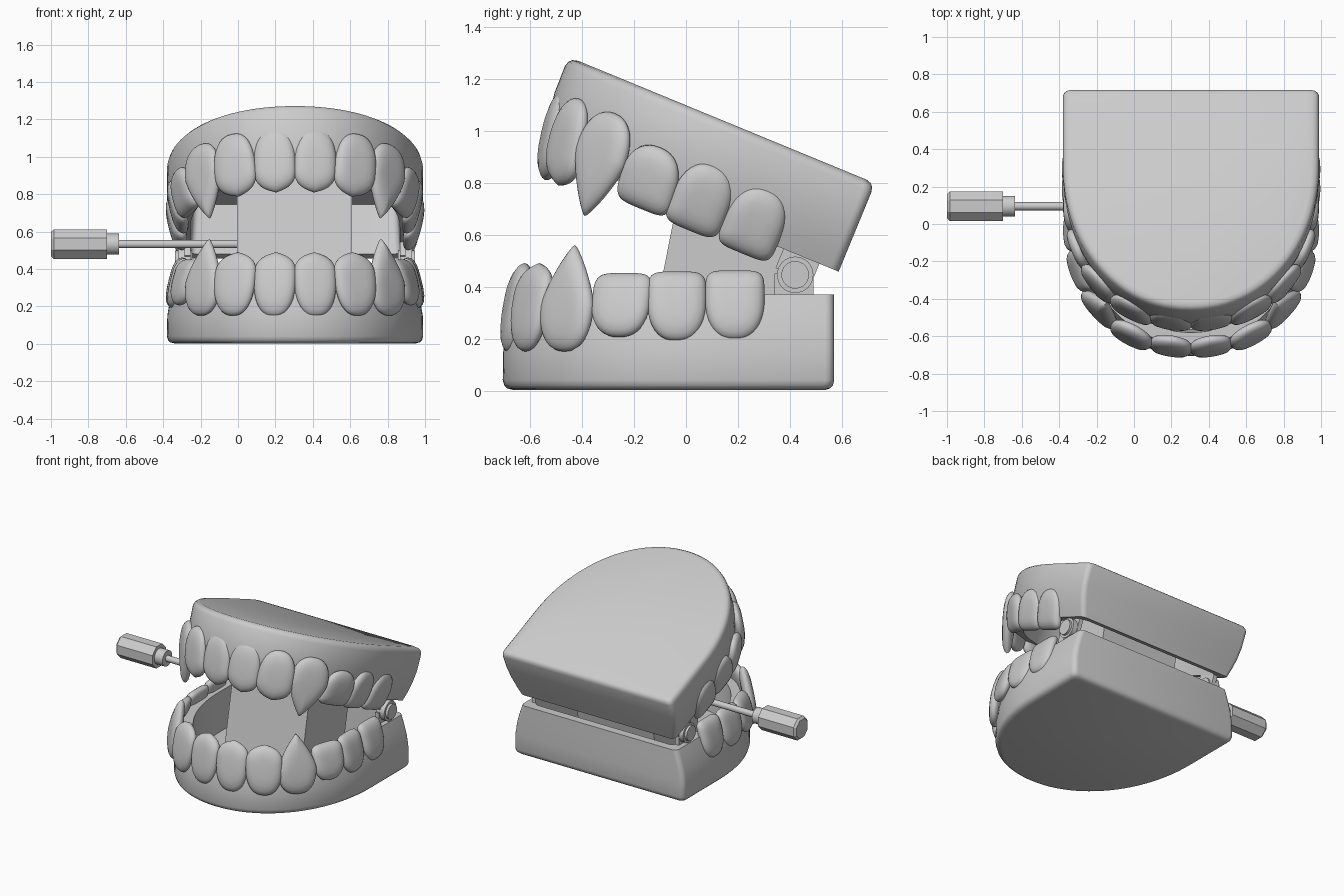
import bpy, bmesh
from math import sin, cos, pi, radians, copysign
from mathutils import Matrix, Vector

if "Cube" in bpy.data.objects:
    bpy.data.objects.remove(bpy.data.objects["Cube"])

CX = 0.305                      # body is offset from the winding key
A, B, YC, BACK = 0.685, 0.845, 0.14, 0.57
HINGE = Vector((0, 0.42, 0.445))
LOWER = Matrix.Translation((CX, 0, 0))
UPPER = (LOWER @ Matrix.Translation(HINGE) @ Matrix.Rotation(radians(-22.4), 4, 'X')
         @ Matrix.Diagonal((1, 1, -1, 1)) @ Matrix.Translation(-HINGE))


def finish(name, bm, mat, angle=40):
    bmesh.ops.transform(bm, matrix=mat, verts=bm.verts)
    bmesh.ops.recalc_face_normals(bm, faces=bm.faces)
    me = bpy.data.meshes.new(name)
    bm.to_mesh(me)
    bm.free()
    ob = bpy.data.objects.new(name, me)
    bpy.context.collection.objects.link(ob)
    bpy.ops.object.select_all(action='DESELECT')
    bpy.context.view_layer.objects.active = ob
    ob.select_set(True)
    bpy.ops.object.shade_smooth_by_angle(angle=radians(angle))
    return ob


def loft(bm, rings):
    vs = [[bm.verts.new(p) for p in r] for r in rings]
    for a, b in zip(vs, vs[1:]):
        n = len(a)
        for i in range(n):
            bm.faces.new((a[i], a[(i + 1) % n], b[(i + 1) % n], b[i]))
    bm.faces.new(vs[0])
    bm.faces.new(vs[-1])


def spow(v, p):
    return copysign(abs(v) ** p, v)


# Gum: U-shaped tray lofted from outer base, over the rim, down to the floor
def gum_ring(z, inset, back_inset):
    a, b, back, r = A - inset, B - inset, BACK - back_inset, 0.035
    pts = []
    for i in range(49):
        t = pi + pi * i / 48
        pts.append((a * spow(cos(t), 0.96), YC + b * spow(sin(t), 0.96), z))
    for i in range(5):
        t = pi / 2 * i / 4
        pts.append((a - r + r * cos(t), back - r + r * sin(t), z))
    pts += [(-x, y, z) for x, y, z in reversed(pts[-5:])]
    return pts


def gum(name, mat):
    bm = bmesh.new()
    loft(bm, [gum_ring(*s) for s in (
        (0.002, 0.04, 0.035), (0.008, 0.018, 0.016), (0.02, 0.006, 0.005), (0.04, 0, 0),
        (0.15, 0.002, 0), (0.23, 0.015, 0), (0.31, 0.038, 0), (0.37, 0.06, 0),
        (0.37, 0.125, 0.06), (0.09, 0.14, 0.075))])
    finish(name, bm, mat)


# Teeth: domed shields; x, y, width, root z, crown z, widest height, crown power, point
TEETH = {
    "central_incisor": (0.112, -0.680, 0.228, 0.145, 0.49, 0.60, 3.2, 0.24),
    "lateral_incisor": (0.333, -0.617, 0.245, 0.15, 0.49, 0.60, 3.0, 0.22),
    "canine": (0.503, -0.468, 0.26, 0.15, 0.56, 0.42, 1.6, 0.5),
    "first_premolar": (0.618, -0.258, 0.238, 0.205, 0.452, 0.58, 4.5, 0),
    "second_premolar": (0.655, -0.035, 0.228, 0.19, 0.458, 0.60, 4.5, 0),
    "molar": (0.662, 0.188, 0.228, 0.195, 0.462, 0.60, 5, 0),
}


def tooth(name, side, mat, x, y, w, z0, z1, mid, power, point):
    nrm = Vector((x / 0.47, min(0, y + 0.05) / 0.43, 0)).normalized()
    tan = Vector((-nrm.y, nrm.x, 0))
    h = z1 - z0
    outline = []
    for i in range(40):
        t = 2 * pi * i / 40
        p = power if sin(t) > 0 else 2.35
        u, v = spow(cos(t), 2 / p), spow(sin(t), 2 / p)
        if v > 0:
            v = (1 - point) * v + point * (1 - abs(u))
            outline.append((u * w / 2, v * h * (1 - mid)))
        else:
            outline.append((u * w / 2, v * h * mid))

    def ring(s, thick):
        pts = []
        for u, v in outline:
            k = mid + s * v / h
            n = thick * (1 - s**5) ** 0.6 - 0.06 * max(k, 0) ** 1.5
            p = Vector((x, y, z0 + mid * h + s * v)) + tan * u * s + nrm * n
            pts.append((p.x * side, p.y, p.z))
        return pts

    bm = bmesh.new()
    sc = (0.03, 0.35, 0.6, 0.8, 0.91, 0.97)
    loft(bm, [ring(s, 0.038) for s in sc] + [ring(1, 0)]
         + [ring(s, -0.04) for s in reversed(sc)])
    finish(name, bm, mat, 60)


# Solid helpers
def cyl_x(name, x0, x1, y, z, r, mat=Matrix(), sides=32, spin=0.0, chamfer=0.0):
    def circle(x, rad):
        return [(x, y + rad * cos(spin + 2 * pi * i / sides),
                 z + rad * sin(spin + 2 * pi * i / sides)) for i in range(sides)]
    bm = bmesh.new()
    rings = [circle(x0, r), circle(x1, r)]
    if chamfer:
        rings = [circle(x0, r - chamfer), circle(x0 + chamfer, r), circle(x1, r)]
    loft(bm, rings)
    finish(name, bm, mat, 30)


def box(name, lo, hi, mat):
    bm = bmesh.new()
    bmesh.ops.create_cube(bm, size=1)
    for v in bm.verts:
        v.co = [(l + h) / 2 + c * (h - l) for l, h, c in zip(lo, hi, v.co)]
    finish(name, bm, mat, 30)


# Both jaws share the same gum and teeth
for jaw, mat in (("lower", LOWER), ("upper", UPPER)):
    gum(jaw + "_gum", mat)
    shift = Matrix.Translation((0, 0.012, -0.015) if jaw == "upper" else (0, 0, 0))
    for side, label in ((1, "right"), (-1, "left")):
        for kind, spec in TEETH.items():
            tooth(f"{jaw}_{label}_{kind}", side, mat @ shift, *spec)
        # hinge lug joining the jaw to the pivot
        xs = sorted((side * 0.56, side * 0.59))
        box(f"{jaw}_{label}_hinge_lug", (xs[0], 0.34, 0.20), (xs[1], 0.49, 0.45), mat)

# Hinge discs and pins
for side, label in ((1, "right"), (-1, "left")):
    for part, a, b, r in (("disc", 0.56, 0.625, 0.07), ("pin", 0.55, 0.642, 0.053)):
        x0, x1 = sorted((side * a, side * b))
        cyl_x(f"{label}_hinge_{part}", x0, x1, HINGE.y, HINGE.z, r, LOWER)

# Clockwork housing, tilted half way between the jaws
TILT = (LOWER @ Matrix.Translation(HINGE) @ Matrix.Rotation(radians(-11.2), 4, 'X')
        @ Matrix.Translation(-HINGE))
box("motor_housing", (-0.31, -0.08, 0.03), (0.305, 0.40, 0.82), TILT)

# Winding key
KY, KZ = 0.095, 0.533
cyl_x("key_shaft", -0.66, 0.02, KY, KZ, 0.022, sides=24)
cyl_x("key_collar", -0.71, -0.635, KY, KZ, 0.056, sides=32)
cyl_x("key_handle", -1.0, -0.70, KY, KZ, 0.085, sides=8, spin=pi / 8, chamfer=0.015)
